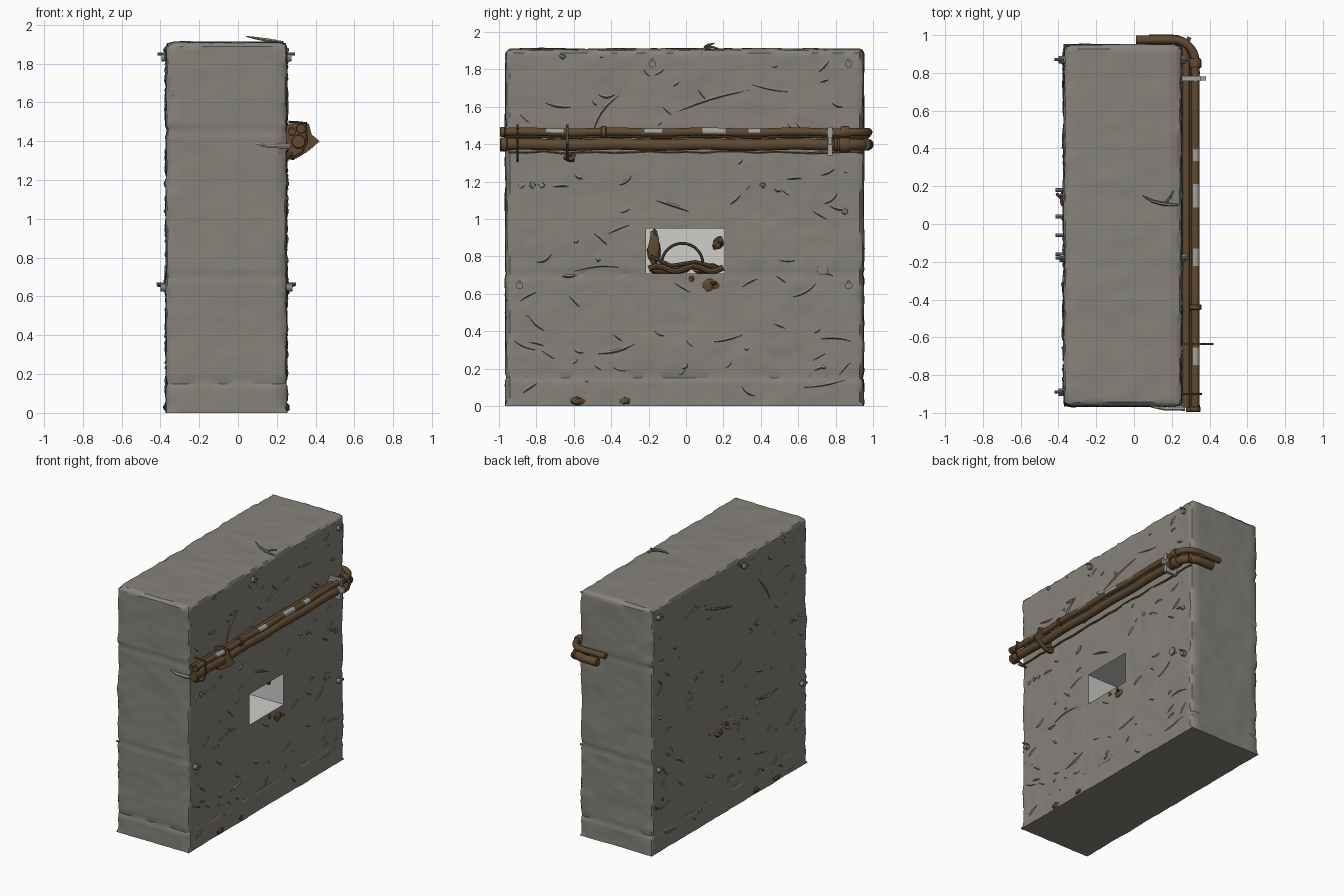
import bpy, bmesh, math, random
from mathutils import Vector, Matrix, noise

if "Cube" in bpy.data.objects:
    bpy.data.objects.remove(bpy.data.objects["Cube"])

random.seed(4)
X0, X1, Y0, Y1, ZT = -0.37, 0.25, -0.965, 0.95, 1.91
NY0, NY1, NZ0, NZ1, NX = -0.215, 0.205, 0.71, 0.95, -0.2   # niche limits


def material(name, r, g, b):
    m = bpy.data.materials.new(name)
    m.diffuse_color = (r, g, b, 1)
    m.use_nodes = True
    m.node_tree.nodes["Principled BSDF"].inputs["Base Color"].default_value = m.diffuse_color
    return m


CONCRETE = material("concrete", 0.235, 0.225, 0.195)
PALE = material("pale_plaster", 0.62, 0.62, 0.60)
RUST = material("rusty_brown", 0.115, 0.068, 0.032)
STEEL = material("worn_steel", 0.36, 0.35, 0.32)


def make(name, bm, mats, angle=40):
    bmesh.ops.recalc_face_normals(bm, faces=bm.faces[:])
    me = bpy.data.meshes.new(name)
    bm.to_mesh(me)
    bm.free()
    me.shade_smooth()
    me.set_sharp_from_angle(angle=math.radians(angle))
    for m in mats:
        me.materials.append(m)
    ob = bpy.data.objects.new(name, me)
    bpy.context.collection.objects.link(ob)
    return ob


def tube(bm, pts, radii, sides=10, ref=(0, 0, 1)):
    """Sweep a circle along a path; radii is one number or one per point."""
    pts = [Vector(p) for p in pts]
    if not isinstance(radii, (list, tuple)):
        radii = [radii] * len(pts)
    rings = []
    for i, p in enumerate(pts):
        t = (pts[min(i + 1, len(pts) - 1)] - pts[max(i - 1, 0)]).normalized()
        u = t.cross(Vector(ref)).normalized()
        v = u.cross(t)
        rings.append([bm.verts.new(p + radii[i] * (u * math.cos(a) + v * math.sin(a)))
                      for a in (2 * math.pi * k / sides for k in range(sides))])
    for a, b in zip(rings, rings[1:]):
        for k in range(sides):
            bm.faces.new((a[k], a[k - 1], b[k - 1], b[k]))
    bm.faces.new(rings[0])
    bm.faces.new(rings[-1])


def box(bm, lo, hi):
    lo, hi = Vector(lo), Vector(hi)
    bmesh.ops.create_cube(bm, size=1, matrix=Matrix.Translation((lo + hi) / 2) @ Matrix.Diagonal((*(hi - lo), 1)))


def lump(bm, c, size):
    r = bmesh.ops.create_icosphere(bm, subdivisions=2, radius=1)
    for v in r["verts"]:
        k = 1 + 0.6 * noise.noise(v.co * 1.7 + Vector(c) * 9)
        v.co = Vector(c) + Vector([v.co[i] * size[i] * k for i in range(3)])


# Concrete block with a recessed niche, built as a gridded shell
def lines(a, b, n, extra=()):
    base = [a + (b - a) * i / n for i in range(n + 1)]
    keep = [a, b] + [v for v in base[1:-1] if all(abs(v - e) > 0.012 for e in extra)]
    return sorted(set(keep + list(extra)))


SEAMS = (0.15, 0.71, 1.46)
xs = lines(X0, X1, 16)
ys = lines(Y0, Y1, 84, (NY0, NY1))
zs = lines(0, ZT, 84, SEAMS + (NZ1,))


def weathered(p):
    x, y, z = p
    q = Vector(p)
    if X0 < x < X1 and Y0 < y < Y1 and 0 < z < ZT:
        return q
    if x == X1 and NY0 - .01 < y < NY1 + .01 and NZ0 - .01 < z < NZ1 + .01:
        return q
    n = 0.006 * noise.noise(q * 5) + 0.004 * noise.noise(q * 17)
    n -= 0.006 if z in SEAMS else 0
    side = [(x == X1) - (x == X0), (y == Y1) - (y == Y0), int(z == ZT)]
    if sum(map(abs, side)) > 1 and z > 0:       # chipped edges
        n -= 0.007 + 0.012 * abs(noise.noise(q * 9))
    return q + Vector(side) * n


bm = bmesh.new()
cache = {}


def quad(*ps, mat=0):
    for p in ps:
        if p not in cache:
            cache[p] = bm.verts.new(weathered(p))
    bm.faces.new([cache[p] for p in ps]).material_index = mat


for a, b in zip(ys, ys[1:]):
    for c, d in zip(zs, zs[1:]):
        quad((X0, a, c), (X0, a, d), (X0, b, d), (X0, b, c))
        if a >= NY0 and b <= NY1 and c >= NZ0 and d <= NZ1:
            quad((NX, a, c), (NX, b, c), (NX, b, d), (NX, a, d), mat=1)
            for edge, hit in (((a, c, a, d), a == NY0), ((b, c, b, d), b == NY1),
                              ((a, c, b, c), c == NZ0), ((a, d, b, d), d == NZ1)):
                if hit:
                    e, f, g, h = edge
                    quad((X1, e, f), (X1, g, h), (NX, g, h), (NX, e, f), mat=1)
        else:
            quad((X1, a, c), (X1, b, c), (X1, b, d), (X1, a, d))
for a, b in zip(xs, xs[1:]):
    for c, d in zip(zs, zs[1:]):
        for y in (Y0, Y1):
            quad((a, y, c), (b, y, c), (b, y, d), (a, y, d))
    for c, d in zip(ys, ys[1:]):
        for z in (0, ZT):
            quad((a, c, z), (b, c, z), (b, d, z), (a, d, z))
make("concrete_block", bm, [CONCRETE, PALE], 35)

# Raised cracks and chips on both broad faces
CRACKS = [(-.08, 1.56, .34, 1.69), (-.16, 1.10, .02, 1.04), (-.47, .28, -.26, .34),
          (.11, .34, .30, .38), (.72, .36, .90, .34), (-.92, .35, -.80, .30),
          (-.84, .48, -.75, .40), (-.50, 1.46, -.36, 1.66), (.62, .10, .85, .14),
          (-.60, .72, -.34, .74), (.35, 1.72, .55, 1.68), (.55, .58, .70, .66),
          (-.42, .92, -.30, .97), (-.75, 1.62, -.60, 1.60)]
for x, name in ((X1, "right_face_cracks"), (X0, "left_face_cracks")):
    bm = bmesh.new()
    segs = list(CRACKS)
    for _ in range(75):
        y, z = random.uniform(-.92, .9), random.uniform(.03, 1.87)
        l, t = random.uniform(.02, .1), random.uniform(-.9, .9)
        segs.append((y, z, y + l * math.cos(t), z + l * math.sin(t)))
    for y0, z0, y1, z1 in segs:
        inside = max(y0, y1) > NY0 - .04 and min(y0, y1) < NY1 + .04 and NZ0 - .05 < z1 < NZ1 + .05
        if (inside and x == X1) or y1 > .94 or not .01 < z1 < 1.9:
            continue
        bend = random.uniform(-.12, .12)
        w = random.uniform(.005, .010)
        path = []
        for i in range(7):
            s = i / 6
            k = bend * math.sin(math.pi * s)
            path.append((x, y0 + (y1 - y0) * s - (z1 - z0) * k, z0 + (z1 - z0) * s + (y1 - y0) * k))
        tube(bm, path, [w * (.15 + math.sin(math.pi * i / 6)) for i in range(7)], 5, (1, 0, 0))
    make(name, bm, [CONCRETE])

# Anchor bolts and small studs on both faces
for x, s, name in ((X1, 1, "right_bolts"), (X0, -1, "left_bolts")):
    bm = bmesh.new()
    for y, z, out in ((-.18, 1.83, .025), (.87, 1.83, .025), (-.89, .645, .03), (.87, .645, .03)):
        tube(bm, [(x - .02 * s, y, z), (x + out * s, y, z)], .02, 12)
        tube(bm, [(x, y, z + .02), (x + (out + .02) * s, y, z + .02)], .008, 8)
    for y, z in ((-.88, 1.18), (-.82, 1.18), (-.77, 1.18), (.41, 1.18), (.85, 1.04), (-.66, 1.87)):
        lump(bm, (x, y, z), (.012, .016, .016))
    tube(bm, [(x - .02 * s, .73, .73), (x + .008 * s, .73, .73)], .03, 12)
    make(name, bm, [CONCRETE])
bm = bmesh.new()
for y in (.18, .04, -.06, -.16):
    tube(bm, [(X0 + .02, y, .66), (X0 - .045, y, .66)], .010, 8)
make("left_studs", bm, [CONCRETE])


# Pipes running along the right face and round the back corner
def pipe(name, x, z, r, y_start, x_end, y_run, flaky=False):
    bm = bmesh.new()
    path = [(x, y_start + (.86 - y_start) * i / 60, z + .003 * math.sin(i * .4)) for i in range(61)]
    c = y_run - .86
    path += [(x - c * (1 - math.cos(t)), .86 + c * math.sin(t), z)
             for t in (math.pi / 2 * k / 7 for k in range(1, 8))]
    path.append((x_end, y_run, z))
    tube(bm, path, r, 14)
    bm.faces.ensure_lookup_table()
    for f in bm.faces:          # bare flakes on the upper outer side
        m = f.calc_center_median()
        if flaky and m.x > x - .01 and m.z > z - .004 and any(
                abs(m.y - y) < w for y, w in ((-.70, .05), (-.17, .05), (.13, .03), (.19, .03), (.36, .035))):
            f.material_index = 1
    make(name, bm, [RUST, STEEL])


pipe("upper_pipe", .325, 1.465, .022, -.995, .01, .975, True)
pipe("lower_pipe", .312, 1.398, .031, -.985, .08, .972)
pipe("inner_pipe", .277, 1.450, .019, -.97, .16, .968)

# Couplings and pipe ends
bm = bmesh.new()
for x, z, r, y, l in ((.325, 1.465, .032, -.44, .015), (.325, 1.465, .032, .85, .025),
                      (.312, 1.398, .043, .85, .028), (.312, 1.398, .038, .80, .01),
                      (.325, 1.465, .027, -.98, .015), (.312, 1.398, .038, -.975, .02)):
    tube(bm, [(x, y - l, z), (x, y - l * .7, z), (x, y + l * .7, z), (x, y + l, z)],
         [r * .85, r, r, r * .85], 14)
tube(bm, [(.29, .955, 1.40), (.27, .965, 1.40)], .032, 14)
make("pipe_couplings", bm, [RUST])

# Brown bracket plate, wire tie and rusted ledge
bm = bmesh.new()
outline = [(.25, 1.34), (.30, 1.31), (.37, 1.355), (.42, 1.40), (.38, 1.435), (.365, 1.49), (.30, 1.505), (.25, 1.48)]
rows = [[bm.verts.new((x, y, z)) for x, z in outline] for y in (-.641, -.629)]
for row in rows:
    bm.faces.new(row)
for k in range(len(outline)):
    bm.faces.new((rows[0][k], rows[0][k - 1], rows[1][k - 1], rows[1][k]))
lump(bm, (.27, -.62, 1.33), (.03, .03, .022))
make("bracket_plate", bm, [RUST], 20)
bm = bmesh.new()
tube(bm, [(.26, -.90, 1.50), (.35, -.90, 1.495), (.355, -.90, 1.40), (.33, -.90, 1.34), (.26, -.90, 1.31)], .006, 6, (0, 1, 0))
tube(bm, [(X1 + .002, -.95 + .095 * i, 1.358 + random.uniform(-.006, .006)) for i in range(21)], .008, 6)
make("wire_tie_and_ledge", bm, [RUST])

# Steel strap and the loose spike on the front
bm = bmesh.new()
box(bm, (.24, .757, 1.340), (.352, .783, 1.492))
box(bm, (.34, .760, 1.395), (.38, .780, 1.435))
tube(bm, [(.09, -.968, 1.385), (.16, -.975, 1.375), (.27, -.975, 1.375)], [.004, .012, .014], 6)
make("strap_and_spike", bm, [STEEL])

# Cables and rust inside the niche
bm = bmesh.new()
tube(bm, [(-.15, -.02 + .11 * math.cos(t), .76 + .11 * math.sin(t))
          for t in (math.pi * i / 14 - .2 for i in range(17))], .008, 7, (1, 0, 0))
tube(bm, [(-.1, -.2 + .04 * i, .735 + .015 * math.sin(i * 1.3)) for i in range(11)], .016, 8, (1, 0, 0))
tube(bm, [(-.12, -.19, .80), (-.12, -.08, .75), (-.12, .05, .77), (-.12, .17, .74)], .011, 8, (1, 0, 0))
for y, z, sy, sz in ((-.17, .84, .035, .09), (.17, .87, .03, .03), (-.1, .73, .1, .025), (.1, .735, .08, .03)):
    lump(bm, (NX + .01, y, z), (.02, sy, sz))
tube(bm, [(.02, .19, .87), (.15, .17, .86)], .014, 8)
make("niche_cables", bm, [RUST])

# Rust growths on the faces and at the foot
bm = bmesh.new()
for x, s in ((X1, 1), (X0, -1)):
    lump(bm, (x, .13, .645), (.022, .045, .03))
    tube(bm, [(x, .12, .65), (x + .04 * s, .16, .66)], .009, 7)
    lump(bm, (x, .03, .68), (.012, .014, .016))
    lump(bm, (x, -.58, .028), (.014, .04, .02))
    lump(bm, (x, -.33, .028), (.014, .03, .02))
make("rust_growths", bm, [RUST])

# Bent sliver lying on the top
bm = bmesh.new()
tube(bm, [(.045, .15, 1.94), (.10, .12, 1.93), (.16, .105, 1.92), (.235, .10, 1.91)], [.003, .008, .01, .006], 6)
tube(bm, [(.16, .105, 1.915), (.19, .14, 1.92), (.21, .175, 1.912)], [.007, .006, .003], 6)
make("top_sliver", bm, [CONCRETE])
